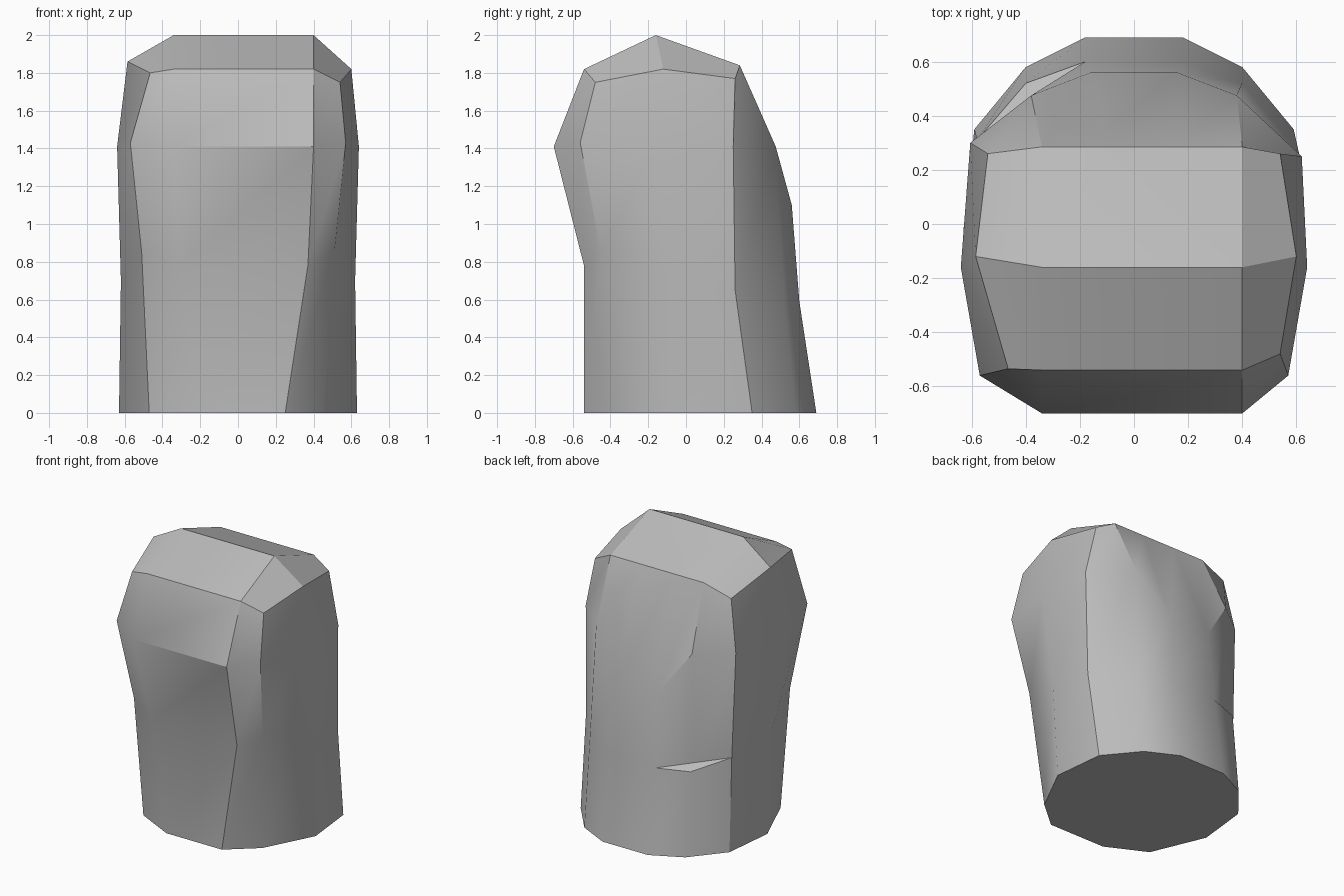
import bpy
import bmesh
import math

cube = bpy.data.objects.get("Cube")
if cube:
    bpy.data.objects.remove(cube, do_unlink=True)

# One plain stone colour
GREY = (0.5, 0.5, 0.5, 1.0)
stone = bpy.data.materials.new("stone grey")
stone.use_nodes = True
stone.diffuse_color = GREY
shader = stone.node_tree.nodes["Principled BSDF"]
shader.inputs["Base Color"].default_value = GREY
shader.inputs["Roughness"].default_value = 0.9

# Half sections, front to back: the other half is mirrored.
# Column names make the uneven spots easy to address.
COLUMNS = ("front", "corner", "side", "rear_corner", "back_outer", "back_inner")
SECTIONS = {
    "foot": [(.22, -.54, 0), (.45, -.37, 0), (.63, -.02, 0),
             (.59, .35, 0), (.4, .58, 0), (.18, .69, 0)],
    "waist": [(.34, -.54, .78), (.51, -.45, .85), (.62, -.08, .7),
              (.61, .26, .65), (.4, .52, .59), (.18, .6, .59)],
    "shoulder": [(.37, -.7, 1.41), (.57, -.56, 1.43), (.64, -.16, 1.41),
                 (.62, .25, 1.41), (.38, .475, 1.41), (.16, .56, 1.1)],
    "rim": [(.37, -.54, 1.82), (.54, -.48, 1.75), (.6, -.12, 1.82),
            (.54, .26, 1.77), (.37, .285, 1.84), (.13, .285, 1.84)],
}
SHIFT = 0.03  # the front and the cap lean a little to one side

# Places where the mirrored half is worn differently
WORN = {
    ("foot", "corner"): (-.47, -.4, 0),
    ("waist", "rear_corner"): (-.58, .31, .66),
    ("shoulder", "rear_corner"): (-.605, .3, 1.41),
    ("rim", "corner"): (-.465, -.535, 1.8),
    ("rim", "side"): (-.585, -.12, 1.86),
}


def ring_points(section):
    """Full ring: one half as given, the mirrored half in reverse."""
    one, other = [], []
    for column, (x, y, z) in zip(COLUMNS, SECTIONS[section]):
        lean = SHIFT if column == "front" or (
            section == "rim" and column.startswith("back")) else 0
        one.append((x + lean, y, z))
        other.append(WORN.get((section, column), (lean - x, y, z)))
    return one + other[::-1]


def bridge(bm, lower, upper):
    """Quads, or triangles where the two rings share a vertex."""
    count = len(lower)
    for i in range(count):
        j = (i + 1) % count
        corners = []
        for v in (lower[i], lower[j], upper[j], upper[i]):
            if v not in corners:
                corners.append(v)
        if len(corners) > 2:
            bm.faces.new(corners)


bm = bmesh.new()
foot, waist, shoulder, rim = (
    [bm.verts.new(p) for p in ring_points(name)] for name in SECTIONS)

# Small ledge: one rear vertex steps back to the chord of its neighbours
notch = len(COLUMNS) + 1
recessed = list(waist)
middle = (waist[notch - 1].co + waist[notch + 1].co) / 2
recessed[notch] = bm.verts.new(middle)

# Body
bridge(bm, foot, waist)
bridge(bm, waist, recessed)
bridge(bm, recessed, shoulder)
bridge(bm, shoulder, rim)
bm.faces.new(foot[::-1])

# Roof-like cap around a short ridge
ridge_a = bm.verts.new((.37 + SHIFT, -.16, 2))
ridge_b = bm.verts.new((SHIFT - .37, -.16, 2))
front, corner, side, rear, outer, inner = rim[:6]
inner_b, outer_b, rear_b, side_b, corner_b, front_b = rim[6:]
for face in (
    (front_b, front, ridge_a, ridge_b),
    (outer, inner, inner_b, outer_b, ridge_b, ridge_a),
    (front, corner, side, ridge_a),
    (side, rear, outer, ridge_a),
    (ridge_b, side_b, corner_b, front_b),
    (ridge_b, outer_b, rear_b, side_b),
):
    bm.faces.new(face)
bmesh.ops.recalc_face_normals(bm, faces=bm.faces)

mesh = bpy.data.meshes.new("stone_block")
bm.to_mesh(mesh)
bm.free()
mesh.materials.append(stone)
block = bpy.data.objects.new("stone_block", mesh)
bpy.context.collection.objects.link(block)

# Soft facets, crisp main edges
bpy.ops.object.select_all(action='DESELECT')
block.select_set(True)
bpy.context.view_layer.objects.active = block
bpy.ops.object.shade_smooth_by_angle(angle=math.radians(30))
